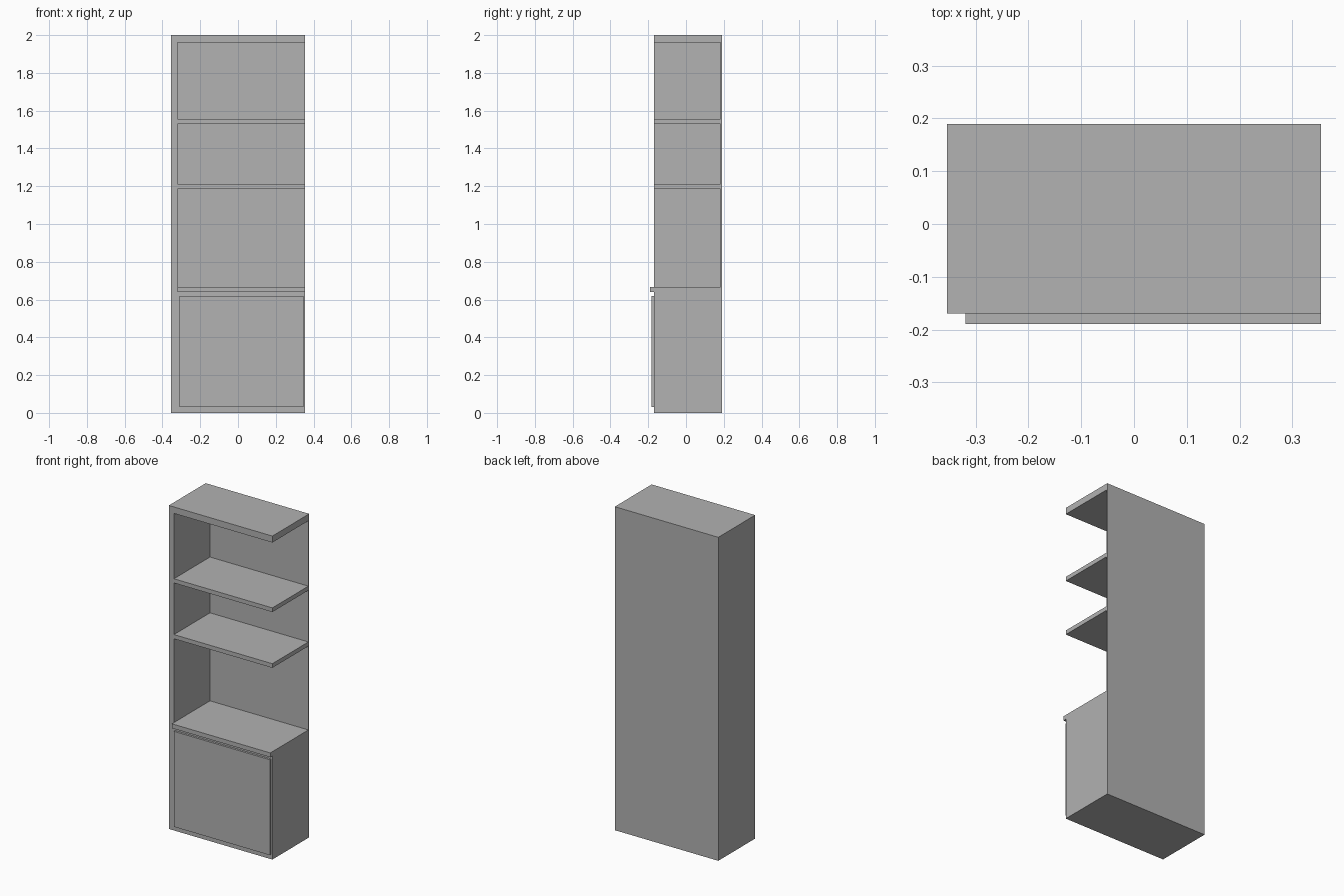
import bpy
import bmesh

if "Cube" in bpy.data.objects:
    bpy.data.objects.remove(bpy.data.objects["Cube"])

grey = bpy.data.materials.new("neutral grey")
grey.diffuse_color = (0.445, 0.445, 0.445, 1.0)
grey.use_nodes = True
grey.node_tree.nodes["Principled BSDF"].inputs["Base Color"].default_value = grey.diffuse_color


def box(name, x0, x1, y0, y1, z0, z1):
    """Axis-aligned board given by its limits."""
    bm = bmesh.new()
    bmesh.ops.create_cube(bm, size=1.0)
    for v in bm.verts:
        v.co.x *= x1 - x0
        v.co.y *= y1 - y0
        v.co.z *= z1 - z0
    mesh = bpy.data.meshes.new(name)
    bm.to_mesh(mesh)
    bm.free()
    mesh.materials.append(grey)
    obj = bpy.data.objects.new(name, mesh)
    obj.location = ((x0 + x1) / 2, (y0 + y1) / 2, (z0 + z1) / 2)
    bpy.context.collection.objects.link(obj)
    return obj


LEFT, INNER, RIGHT = -0.354, -0.319, 0.354
FRONT, PANEL, BACK = -0.17, 0.182, 0.19

# Tall side panel on the left, thin back panel behind the open shelves
box("side_panel", LEFT, INNER, FRONT, BACK, 0.0, 2.0)
box("back_panel", INNER, RIGHT, PANEL, BACK, 0.667, 1.96)

# Top board and two open shelves
box("top_board", INNER, RIGHT, FRONT, BACK, 1.96, 2.0)
for i, z in enumerate((1.185, 1.53)):
    box(f"shelf_{i + 1}", INNER, RIGHT, FRONT, PANEL, z, z + 0.026)

# Lower cupboard with overhanging worktop and a single door
box("cupboard_body", INNER, RIGHT, FRONT, BACK, 0.0, 0.64)
box("worktop", INNER, RIGHT, -0.19, BACK, 0.64, 0.667)
box("cupboard_door", -0.311, 0.346, -0.183, FRONT, 0.03, 0.62)
